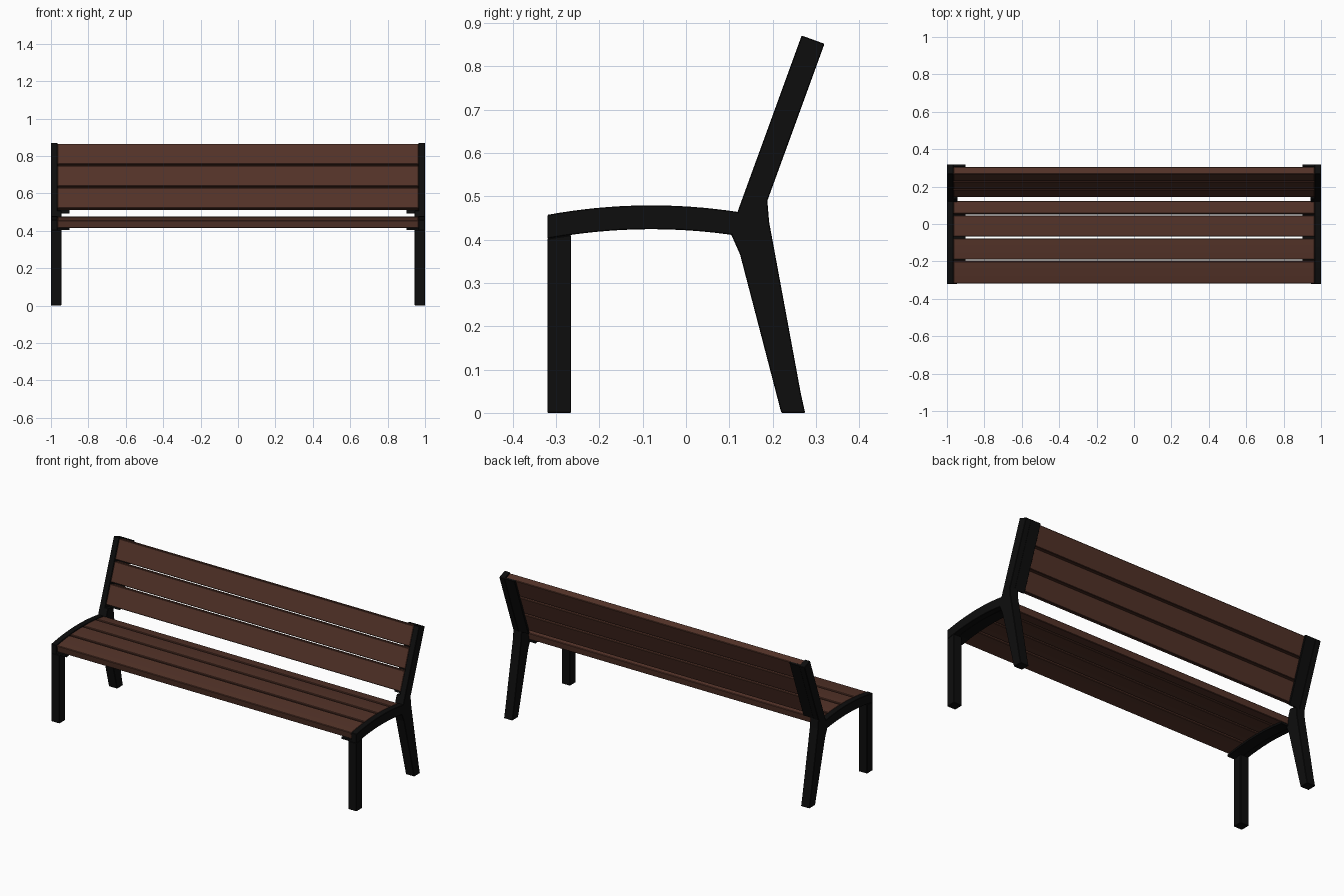
import bpy, bmesh, math

if "Cube" in bpy.data.objects:
    bpy.data.objects.remove(bpy.data.objects["Cube"])


def material(name, rgb):
    m = bpy.data.materials.new(name)
    m.diffuse_color = (*rgb, 1)
    m.use_nodes = True
    m.node_tree.nodes["Principled BSDF"].inputs["Base Color"].default_value = m.diffuse_color
    return m


wood = material("brown wood", (0.085, 0.032, 0.021))
metal = material("black metal", (0.004, 0.004, 0.004))


def prism(name, profile, x0, x1, mat, bevel):
    """Extrude a (y, z) profile along x, with a small edge bevel."""
    bm = bmesh.new()
    face = bm.faces.new([bm.verts.new((x0, y, z)) for y, z in profile])
    ext = bmesh.ops.extrude_face_region(bm, geom=[face])
    bmesh.ops.translate(bm, vec=(x1 - x0, 0, 0),
                        verts=[v for v in ext["geom"] if isinstance(v, bmesh.types.BMVert)])
    bmesh.ops.recalc_face_normals(bm, faces=bm.faces)
    me = bpy.data.meshes.new(name)
    bm.to_mesh(me)
    bm.free()
    me.materials.append(mat)
    ob = bpy.data.objects.new(name, me)
    bpy.context.collection.objects.link(ob)
    mod = ob.modifiers.new("edge bevel", "BEVEL")
    mod.width = bevel
    mod.segments = 1
    mod.limit_method = "ANGLE"
    mod.angle_limit = math.radians(40)
    return ob


def seat_point(y, d, square=False):
    """Point at depth d under the seat arc (vertical, or square to it)."""
    z = 0.479 - 0.38 * (y + 0.08) ** 2
    if not square:
        return (y, z - d)
    a = math.atan(-0.76 * (y + 0.08))
    return (y + d * math.sin(a), z - d * math.cos(a))


def arc_band(y0, y1, d0, d1, n, square=False):
    ys = [y0 + (y1 - y0) * i / n for i in range(n + 1)]
    return ([seat_point(y, d0, square) for y in ys]
            + [seat_point(y, d1, square) for y in reversed(ys)])


TILT = math.atan2(0.342, 0.94)


def back_point(s, d):
    """Point s up along the backrest, d behind its front face."""
    return (0.12 + s * math.sin(TILT) + d * math.cos(TILT),
            0.467 + s * math.cos(TILT) - d * math.sin(TILT))


def back_band(s0, s1, d0, d1):
    return [back_point(s0, d0), back_point(s1, d0), back_point(s1, d1), back_point(s0, d1)]


front_leg = [(-0.32, 0), (-0.265, 0), (-0.265, 0.411), (-0.32, 0.403)]
back_leg = [(0.22, 0), (0.275, 0), (0.265, 0.045), (0.192, 0.44), (0.187, 0.498),
            back_point(0.043, 0), (0.12, 0.467), (0.105, 0.41), (0.125, 0.365)]

# End frames: legs, side rails and inner flanges that carry the slats
for side, s in (("left", -1), ("right", 1)):
    prism(f"front_leg_{side}", front_leg, 0.945 * s, s, metal, 0.002)
    prism(f"back_leg_{side}", back_leg, 0.945 * s, s, metal, 0.002)
    prism(f"seat_rail_{side}", arc_band(-0.32, 0.125, 0, 0.055, 16), 0.965 * s, s, metal, 0.002)
    prism(f"back_post_{side}", back_band(0.035, 0.43, 0, 0.056), 0.965 * s, s, metal, 0.002)
    prism(f"seat_flange_{side}", arc_band(-0.318, 0.12, 0.043, 0.055, 16),
          0.9 * s, 0.966 * s, metal, 0.001)
    prism(f"back_flange_{side}", back_band(0.045, 0.43, 0.043, 0.055),
          0.9 * s, 0.966 * s, metal, 0.001)

# Seat slats following the arc
for i, (y0, y1) in enumerate([(-0.318, -0.2), (-0.19, -0.077), (-0.067, 0.046), (0.056, 0.124)]):
    prism(f"seat_slat_{i + 1}", arc_band(y0, y1, 0.002, 0.043, 3, True),
          -0.965, 0.965, wood, 0.003)

# Backrest slats
for i in range(3):
    s0 = 0.06 + i * 0.125
    prism(f"back_slat_{i + 1}", back_band(s0, s0 + 0.115, 0.002, 0.043),
          -0.965, 0.965, wood, 0.003)
